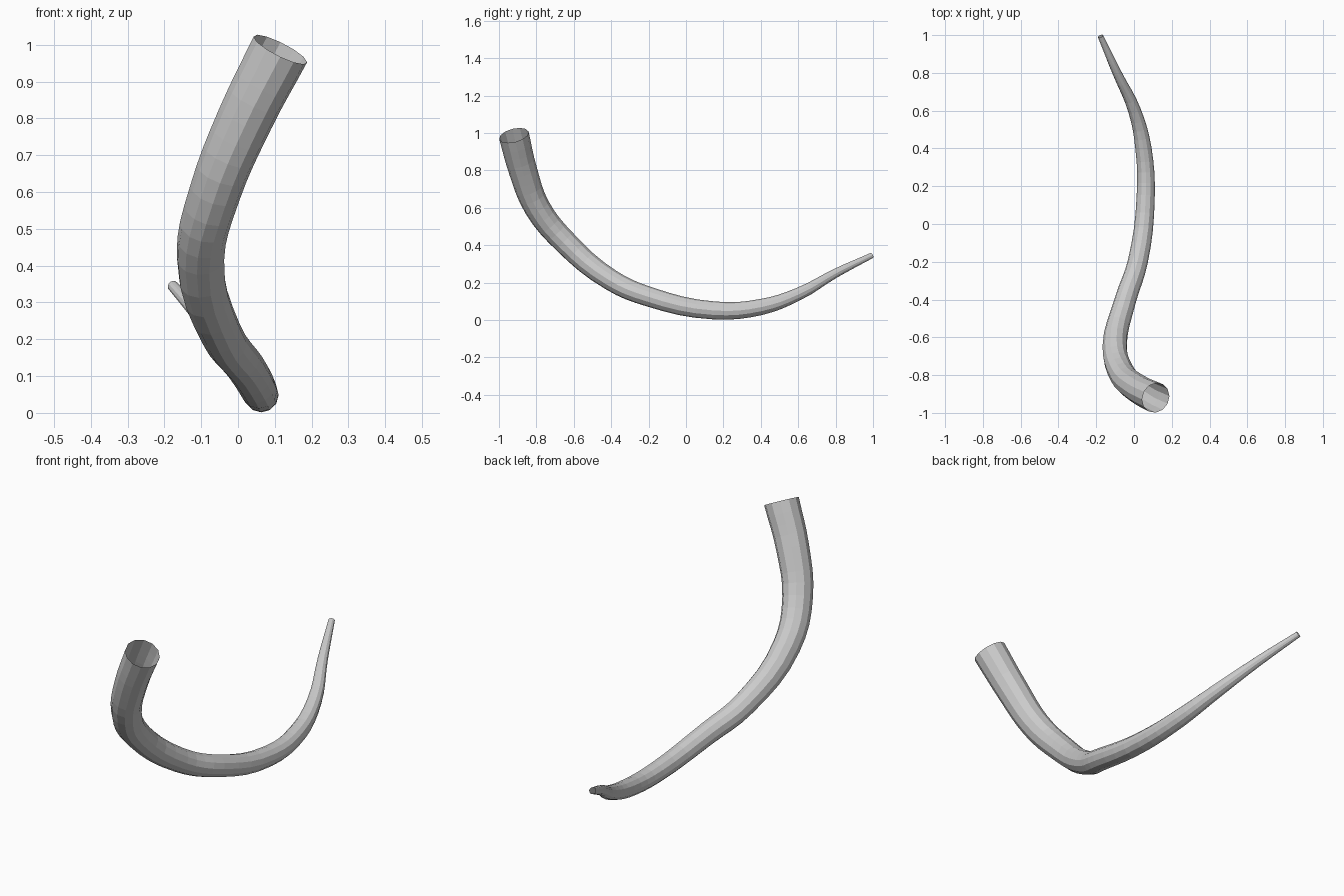
import bpy

default_cube = bpy.data.objects.get("Cube")
if default_cube:
    bpy.data.objects.remove(default_cube, do_unlink=True)


def make_material(name, colour):
    material = bpy.data.materials.new(name)
    material.use_nodes = True
    material.diffuse_color = colour
    shader = next(n for n in material.node_tree.nodes if n.type == "BSDF_PRINCIPLED")
    shader.inputs["Base Color"].default_value = colour
    return material


# Centre line of the tube: x, y, z and tube radius, from the wide end to the thin tip
path = [
    (.115, -.92, .987, .081),
    (.02, -.872, .8, .076),
    (-.062, -.795, .6, .07),
    (-.102, -.65, .42, .065),
    (-.045, -.4, .213, .057),
    (.02, -.2, .125, .053),
    (.062, .15, .051, .048),
    (.05, .4, .069, .043),
    (.003, .6, .138, .034),
    (-.09, .8, .25, .024),
    (-.177, .994, .345, .015),
]

# Bevelled curve with open ends
curve = bpy.data.curves.new("tube_path", "CURVE")
curve.dimensions = "3D"
curve.resolution_u = 4
curve.bevel_depth = 1
curve.bevel_resolution = 4
curve.use_fill_caps = False
spline = curve.splines.new("BEZIER")
spline.bezier_points.add(len(path) - 1)
for point, (x, y, z, radius) in zip(spline.bezier_points, path):
    point.co = (x, y, z)
    point.radius = radius
    point.handle_left_type = point.handle_right_type = "AUTO"
spline.use_smooth = False

# Turn the curve into a flat-shaded mesh tube
tube = bpy.data.objects.new("curved_tapered_tube", curve)
bpy.context.scene.collection.objects.link(tube)
bpy.context.view_layer.update()
evaluated = tube.evaluated_get(bpy.context.evaluated_depsgraph_get())
mesh = bpy.data.meshes.new_from_object(evaluated)
bpy.data.objects.remove(tube, do_unlink=True)
mesh.materials.clear()
mesh.materials.append(make_material("light grey", (.6, .6, .6, 1)))
mesh.shade_flat()
tube = bpy.data.objects.new("curved_tapered_tube", mesh)
bpy.context.scene.collection.objects.link(tube)
